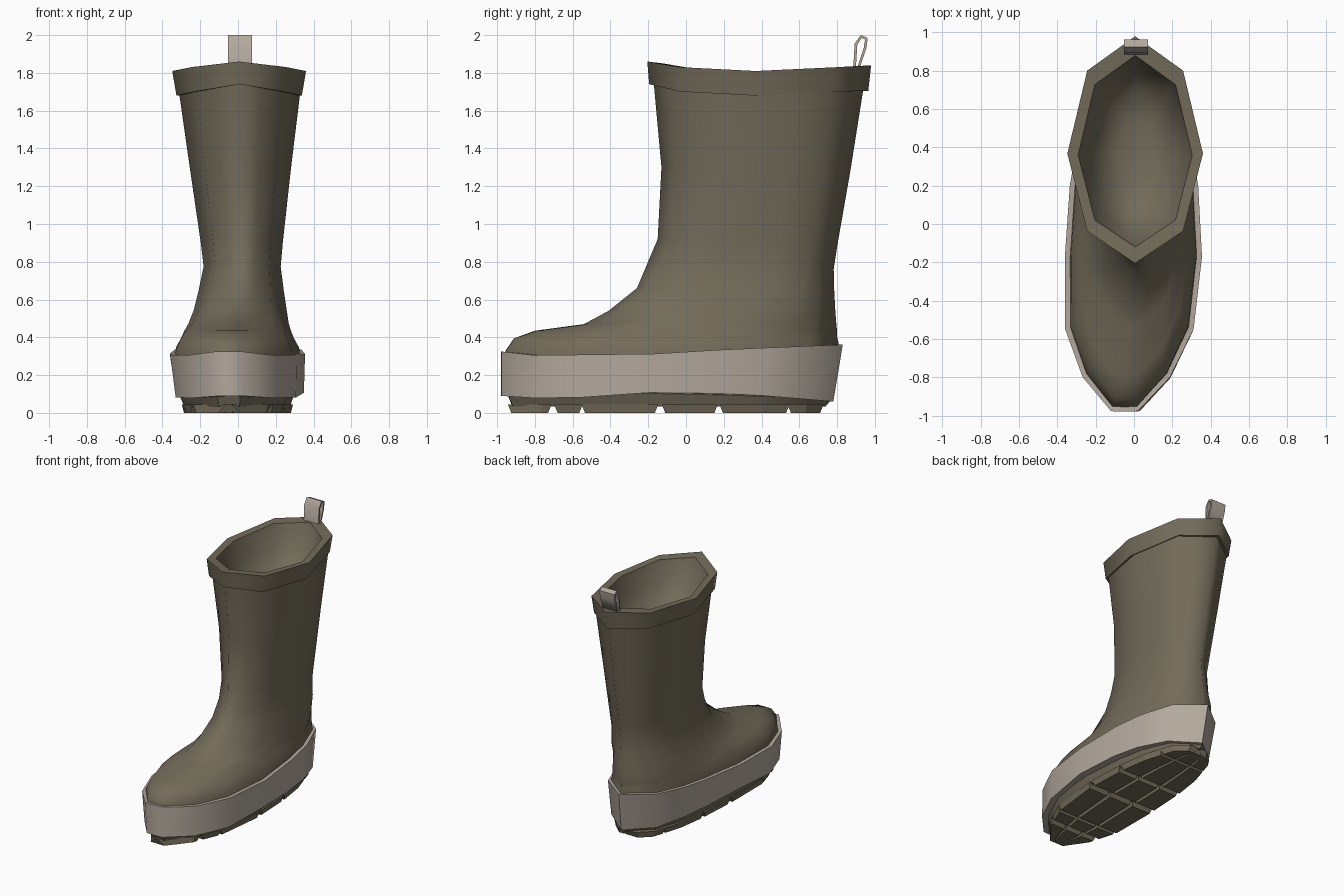
import bpy, bmesh, math

if "Cube" in bpy.data.objects:
    bpy.data.objects.remove(bpy.data.objects["Cube"])


def material(name, col):
    m = bpy.data.materials.new(name)
    m.diffuse_color = (*col, 1)
    m.use_nodes = True
    m.node_tree.nodes["Principled BSDF"].inputs["Base Color"].default_value = m.diffuse_color
    return m


OLIVE = material("olive rubber", (0.17, 0.148, 0.102))
TAUPE = material("pale taupe rubber", (0.45, 0.395, 0.34))

# Half outline of the foot, toe to heel (x, y)
FOOT = [(0, -.98), (.07, -.977), (.228, -.8), (.335, -.55), (.358, -.17),
        (.335, .2), (.295, .43), (.205, .67), (0, .83)]


def lerp(pts, v):
    """Piecewise linear lookup in (key, value) pairs."""
    for (a, p), (b, q) in zip(pts, pts[1:]):
        if v <= b:
            return p + (q - p) * max(0, (v - a) / (b - a))
    return pts[-1][1]


def toe_shift(y):
    """Toe swings slightly to the inner side."""
    return lerp([(-.98, -.05), (-.8, -.04), (-.55, -.024), (-.17, -.003), (.2, 0)], y)


def mirror_ring(half):
    return half + [(-x, y) for x, y in half[-2:0:-1]]


def oval_half():
    """Octagon on an ellipse with edge midpoints: (width 0-1, depth 0-1)."""
    c = [(math.sin(k * math.pi / 4), (1 - math.cos(k * math.pi / 4)) / 2) for k in range(5)]
    out = []
    for a, b in zip(c, c[1:]):
        out += [a, ((a[0] + b[0]) / 2, (a[1] + b[1]) / 2)]
    return out + [c[-1]]


OVAL = mirror_ring(oval_half())
FOOT_UNIT = mirror_ring([(x / .358, (y + .98) / 1.81) for x, y in FOOT])


def ring(fy, fz, by, bz, w, t=0, shift=.01, full=0):
    """Section from front to back point; t blends oval to foot shape, full widens the rear."""
    r = []
    for (ox, ou), (px, pu) in zip(OVAL, FOOT_UNIT):
        x, u = ox + (px - ox) * t, ou + (pu - ou) * t
        x *= 1 + full * lerp([(.5, 0), (.85, 1)], ou)
        y = fy + (by - fy) * u
        r.append((x * w + shift + toe_shift(y) * t, y, fz + (bz - fz) * u))
    return r


def foot_ring(scale, zf, front=0, back=0, shift=0):
    """Foot outline scaled about its middle, with height given by depth."""
    r = []
    for x, u in FOOT_UNIT:
        y = -.98 + front + (1.81 - front - back) * u
        r.append((x * .358 * scale + toe_shift(y) + shift, y, zf(y)))
    return r


def loft(name, rings, mat, angle=None, cap_start=False, cap_end=False):
    bm = bmesh.new()
    vs = [[bm.verts.new(p) for p in r] for r in rings]
    n = len(vs[0])
    for a, b in zip(vs, vs[1:]):
        for i in range(n):
            j = (i + 1) % n
            bm.faces.new((a[i], a[j], b[j], b[i]))
    if cap_start:
        bm.faces.new(vs[0][::-1])
    if cap_end:
        bm.faces.new(vs[-1])
    return finish(name, bm, mat, angle)


def finish(name, bm, mat, angle=None):
    me = bpy.data.meshes.new(name)
    bm.to_mesh(me)
    bm.free()
    me.materials.append(mat)
    ob = bpy.data.objects.new(name, me)
    bpy.context.collection.objects.link(ob)
    if angle:
        bpy.ops.object.select_all(action='DESELECT')
        ob.select_set(True)
        bpy.context.view_layer.objects.active = ob
        bpy.ops.object.shade_smooth_by_angle(angle=math.radians(angle))
    return ob


# Shaft and foot upper: one smooth loft
loft("boot_upper", [
    ring(-.955, .28, .80, .31, .333, 1, 0),
    ring(-.955, .33, .808, .37, .325, 1, 0),
    ring(-.91, .395, .80, .40, .298, 1, 0, .08),
    ring(-.80, .435, .80, .43, .283, .9, 0, .1),
    ring(-.54, .47, .795, .48, .265, .7, .004, .14),
    ring(-.41, .54, .79, .55, .246, .45, .012, .17),
    ring(-.26, .66, .785, .64, .225, .2, .017, .2),
    ring(-.205, .79, .782, .76, .204, 0, .022, .2),
    ring(-.15, .92, .80, .88, .217, 0, .02, .15),
    ring(-.13, 1.30, .87, 1.28, .267, 0, .013, .04),
    ring(-.172, 1.76, .943, 1.74, .328, 0, .008)], OLIVE, 89)


# Collar around the opening, dipping at the sides
def collar(fy, by, w, front, side, back):
    pts = ring(fy, 0, by, 0, w, 0, .006)[::2]
    d = by - fy
    heights = [(fy, front), (fy + d * .15, side + .02), (fy + d / 2, side),
               (fy + d * .85, side + .02), (by, back)]
    return [(x, y - .02 * (1 - abs(2 * (y - fy) / d - 1)), lerp(heights, y)) for x, y, z in pts]


loft("collar", [
    collar(-.165, .935, .315, 1.74, 1.68, 1.705),
    collar(-.195, .965, .332, 1.74, 1.68, 1.705),
    collar(-.205, .98, .354, 1.86, 1.81, 1.84),
    collar(-.12, .88, .298, 1.85, 1.805, 1.835)], OLIVE, 72)

# Shallow bowl-shaped lining inside the opening
loft("lining", [
    collar(-.12, .88, .298, 1.85, 1.805, 1.835),
    ring(-.07, 1.66, .82, 1.64, .25)[::2],
    ring(.05, 1.53, .70, 1.53, .17)[::2],
    ring(.2, 1.49, .55, 1.49, .09)[::2]], OLIVE, 89, cap_end=True)


# Pale band around the foot
def band_top(y):
    return lerp([(-.98, .325), (-.8, .305), (0, .315), (.2, .335), (.83, .362)], y)


def band_low(y):
    return lerp([(-.98, .09), (-.7, .072), (-.15, .11), (.3, .10), (.78, .06)], y)


loft("foot_band", [
    foot_ring(.95, band_low, 0, .05, .013),
    foot_ring(1, band_top),
    foot_ring(.92, band_top, .028, .025),
    foot_ring(.91, lambda y: band_top(y) - .05, .03, .03)], TAUPE, 60, cap_start=True)

# Sole plate
loft("sole_plate", [
    foot_ring(.78, lambda y: .035, .06, .09),
    foot_ring(.86, lambda y: band_low(y) + .01, .035, .06)], OLIVE, 30,
    cap_start=True, cap_end=True)

# Tread lugs: six rows by three columns with tapered sides
SOLE = [(y * .95 - .002, x * .79) for x, y in FOOT]
ROWS = [(-.925, -.73), (-.68, -.565), (-.535, -.165), (-.11, .15), (.195, .53), (.555, .71)]
bm = bmesh.new()
for y0, y1 in ROWS:
    knots = [y0] + [y for y, w in SOLE if y0 + .02 < y < y1 - .02] + [y1]
    for c0, c1 in ((-1, -.42), (-.32, .32), (.42, 1)):
        levels = []
        for z, g in ((0, 0), (.045, .018)):
            ys = [y0 - g] + knots[1:-1] + [y1 + g]
            left = [(lerp(SOLE, y) * c0 - g * .7 + toe_shift(y), y, z) for y in ys]
            right = [(lerp(SOLE, y) * c1 + g * .7 + toe_shift(y), y, z) for y in ys]
            levels.append([bm.verts.new(p) for p in right + left[::-1]])
        lo, hi = levels
        n = len(lo)
        bm.faces.new(lo[::-1])
        bm.faces.new(hi)
        for i in range(n):
            j = (i + 1) % n
            bm.faces.new((lo[i], lo[j], hi[j], hi[i]))
bmesh.ops.recalc_face_normals(bm, faces=bm.faces)
finish("tread_lugs", bm, OLIVE)

# Pull loop at the back: a closed strap extruded sideways
outer = [(.885, 1.82), (.893, 1.955), (.925, 2.0), (.962, 1.985), (.955, 1.93), (.918, 1.82)]
inner = [(.899, 1.82), (.907, 1.95), (.93, 1.984), (.948, 1.977), (.941, 1.932), (.904, 1.82)]
bm = bmesh.new()
quads = [[outer[i], outer[i + 1], inner[i + 1], inner[i]] for i in range(5)]
faces = [bm.faces.new([bm.verts.new((-.053, y, z)) for y, z in q]) for q in quads]
bmesh.ops.remove_doubles(bm, verts=bm.verts, dist=.0005)
ext = bmesh.ops.extrude_face_region(bm, geom=bm.faces[:])
bmesh.ops.translate(bm, vec=(.127, 0, 0),
                    verts=[v for v in ext["geom"] if isinstance(v, bmesh.types.BMVert)])
bmesh.ops.recalc_face_normals(bm, faces=bm.faces)
finish("pull_loop", bm, TAUPE, 75)
